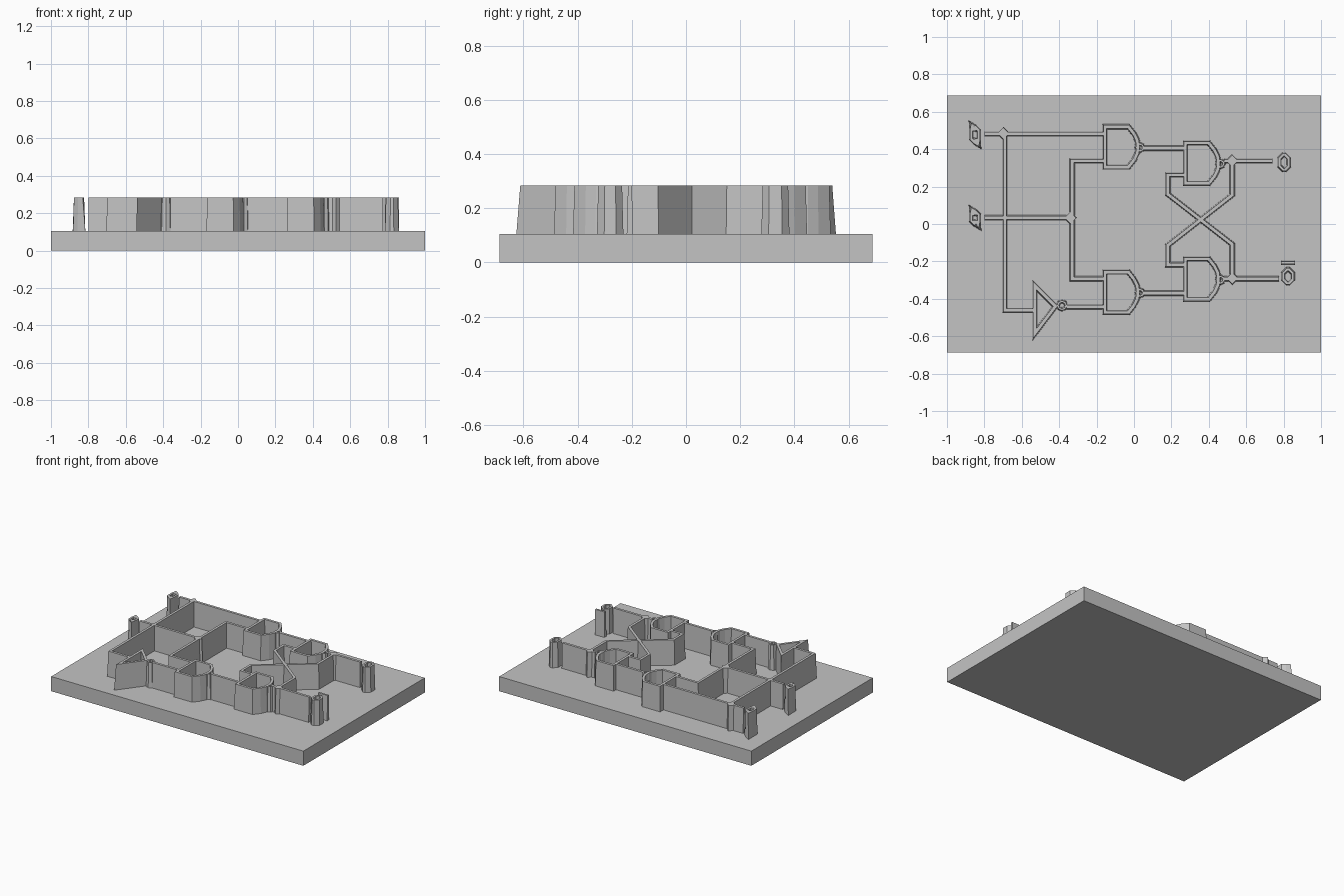
import bpy
import bmesh
import math
from mathutils import Vector

cube = bpy.data.objects.get("Cube")
if cube:
    bpy.data.objects.remove(cube, do_unlink=True)

grey = bpy.data.materials.new("plain grey")
grey.use_nodes = True
colour = (0.55, 0.55, 0.55, 1)
grey.diffuse_color = colour
grey.node_tree.nodes["Principled BSDF"].inputs["Base Color"].default_value = colour

FLOOR, TOP = 0.1, 0.285
DRAFT = 0.005


def finish(name, bm):
    bmesh.ops.recalc_face_normals(bm, faces=bm.faces)
    mesh = bpy.data.meshes.new(name)
    bm.to_mesh(mesh)
    bm.free()
    mesh.materials.append(grey)
    obj = bpy.data.objects.new(name, mesh)
    bpy.context.collection.objects.link(obj)
    return obj


def wall(name, path, closed=False, half=0.014):
    """Upright wall along a path, mitred at corners and narrower at the top."""
    pts = [Vector(p) for p in path]
    n = len(pts)
    bm = bmesh.new()
    rings = []
    for i, p in enumerate(pts):
        before = pts[i - 1] if closed or i > 0 else None
        after = pts[(i + 1) % n] if closed or i < n - 1 else None
        d1 = (p - before).normalized() if before else (after - p).normalized()
        d2 = (after - p).normalized() if after else d1
        n1, n2 = Vector((-d1.y, d1.x)), Vector((-d2.y, d2.x))
        mitre = (n1 + n2).normalized()
        mitre /= max(mitre.dot(n1), 0.25)
        ring = []
        for side, w, z in ((1, half, FLOOR), (-1, half, FLOOR),
                           (-1, half - DRAFT, TOP), (1, half - DRAFT, TOP)):
            q = p + mitre * side * w
            ring.append(bm.verts.new((q.x, q.y, z)))
        rings.append(ring)
    for i in range(n if closed else n - 1):
        a, b = rings[i], rings[(i + 1) % n]
        for k in range(4):
            m = (k + 1) % 4
            bm.faces.new((a[k], a[m], b[m], b[k]))
    if not closed:
        bm.faces.new(rings[0])
        bm.faces.new(rings[-1])
    return finish(name, bm)


def bubble(name, x, y, r=0.018):
    ring = [(x + r * math.cos(k * math.pi / 4), y + r * math.sin(k * math.pi / 4))
            for k in range(8)]
    wall(name, ring, True, 0.01)


def junction(name, x, y, r=0.036):
    bm = bmesh.new()
    bmesh.ops.create_cone(bm, cap_ends=True, segments=4, radius1=r,
                          radius2=r - DRAFT, depth=TOP - FLOOR)
    bmesh.ops.translate(bm, verts=bm.verts, vec=(x, y, (TOP + FLOOR) / 2))
    finish(name, bm)


def gate(name, x, y):
    """Flat-backed, round-nosed enclosure with a small ring on its nose."""
    upper = [(0, 0.108), (0.125, 0.108), (0.155, 0.07), (0.172, 0.035)]
    lower = [(px, -py) for px, py in reversed(upper)]
    wall(name, [(x + px, y + py) for px, py in upper + [(0.177, 0)] + lower], True)
    bubble(name + "_nose_ring", x + 0.187, y - 0.003)


def end_post(name, x, y, w, h):
    """Hollow chamfered post at a wire end."""
    c = 0.02
    quarter = [(w, h - c), (w - c, h)]
    top = quarter + [(-px, py) for px, py in reversed(quarter)]
    ring = top + [(-px, -py) for px, py in top]
    wall(name, [(x + px, y + py) for px, py in ring], True, 0.012)


# Base plate
bm = bmesh.new()
bmesh.ops.create_cube(bm, size=1)
bmesh.ops.scale(bm, verts=bm.verts, vec=(2, 1.376, 0.105))
bmesh.ops.translate(bm, verts=bm.verts, vec=(0, 0, 0.0525))
finish("base_plate", bm)

# Enclosures
gate("upper_inner_gate", -0.155, 0.412)
gate("lower_inner_gate", -0.155, -0.365)
gate("upper_outer_gate", 0.275, 0.325)
gate("lower_outer_gate", 0.275, -0.295)

# Triangular enclosure
wall("triangle_gate", [(-0.53, -0.33), (-0.53, -0.585), (-0.42, -0.44)], True)
bubble("triangle_nose_ring", -0.385, -0.435, 0.022)

# Wires
wires = {
    "upper_input_wire": [(-0.8, 0.482), (-0.155, 0.482)],
    "long_drop_wire": [(-0.69, 0.482), (-0.69, -0.462), (-0.53, -0.462)],
    "triangle_output_wire": [(-0.362, -0.442), (-0.155, -0.442)],
    "middle_input_wire": [(-0.8, 0.033), (-0.335, 0.033)],
    "branch_wire": [(-0.155, 0.337), (-0.33, 0.337), (-0.33, -0.293), (-0.155, -0.293)],
    "upper_link_wire": [(0.05, 0.405), (0.275, 0.405)],
    "lower_link_wire": [(0.05, -0.37), (0.275, -0.37)],
    "upper_output_wire": [(0.48, 0.337), (0.74, 0.337)],
    "lower_output_wire": [(0.48, -0.293), (0.775, -0.293)],
    "falling_cross_wire": [(0.275, 0.262), (0.18, 0.262), (0.18, 0.16),
                           (0.525, -0.108), (0.525, -0.293)],
    "rising_cross_wire": [(0.275, -0.218), (0.18, -0.218), (0.18, -0.115),
                          (0.525, 0.155), (0.525, 0.337)],
}
for name, path in wires.items():
    wall(name, path)

# Wire junctions
for name, x, y in (("upper_input", -0.698, 0.485), ("middle_input", -0.34, 0.033),
                   ("upper_output", 0.525, 0.337), ("lower_output", 0.525, -0.29)):
    junction(name + "_junction", x, y)

# Posts at the wire ends
end_post("upper_input_post", -0.85, 0.477, 0.02, 0.043)
end_post("middle_input_post", -0.85, 0.033, 0.02, 0.036)
end_post("upper_output_post", 0.803, 0.33, 0.025, 0.04)
end_post("lower_output_post", 0.823, -0.28, 0.025, 0.037)
wall("lower_output_bar", [(0.785, -0.207), (0.86, -0.207)], half=0.012)
